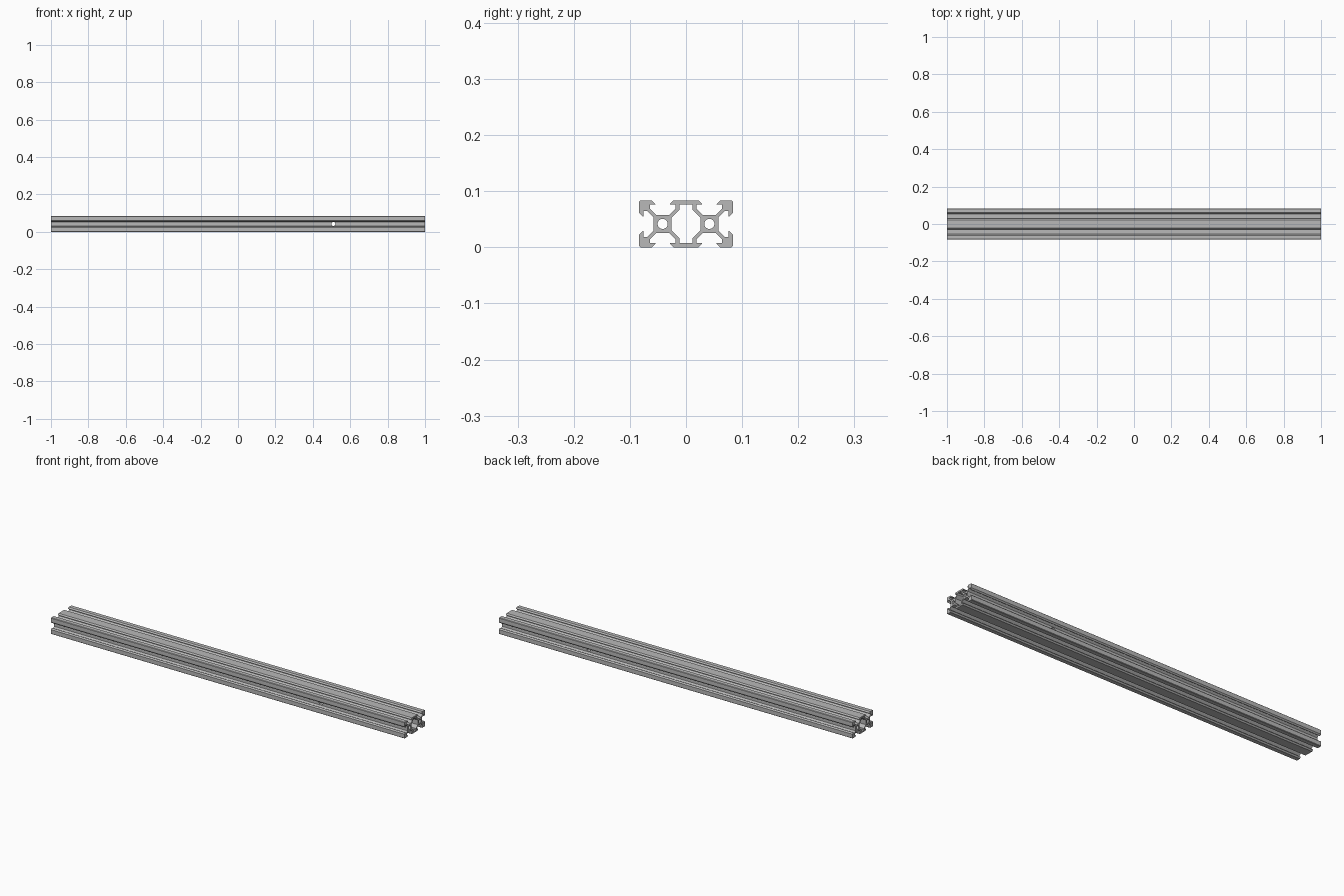
import bpy, bmesh, math
from mathutils import Vector, Matrix

cube = bpy.data.objects.get("Cube")
if cube:
    bpy.data.objects.remove(cube, do_unlink=True)

MM = 1 / 240          # profile is drawn in millimetres
LENGTH = 2.0
CORE = 3.9            # half width of each solid core

# One T-slot: (sideways, outward) from the core centre, mirrored
half = [(-4.58, 10), (-3.1, 8.5), (-3.1, 8.2), (-5.5, 8.2), (-5.5, 6.56), (-2.84, CORE)]
slot = half + [(-s, d) for s, d in reversed(half)]


def turned(points, quarter, centre):
    """Turn points that face down by quarter turns about a core centre."""
    rot = Matrix.Rotation(quarter * math.pi / 2, 2)
    return [rot @ Vector((s, -d)) + Vector((centre, 0)) for s, d in points]


def circle(centre, radius, n=32):
    return [Vector((centre + radius * math.cos(2 * math.pi * i / n),
                    radius * math.sin(2 * math.pi * i / n))) for i in range(n)]


# Outer outline, counterclockwise, with slightly eased corners
corner = [(9.5, 10), (10, 9.5)]
outline = []
for quarter, centres in enumerate([(-10, 10), (10,), (10, -10), (-10,)]):
    for c in centres:
        outline += turned(slot, quarter, c)
    outline += turned(corner, quarter, centres[-1])

# Central cavity between the two cores
quad = [(10 - CORE, 2.84), (2.7, 6.24), (2.7, 8.2)]
cavity = [Vector(p) for p in quad]
cavity += [Vector((-y, z)) for y, z in reversed(quad)]
cavity += [Vector((-y, -z)) for y, z in quad]
cavity += [Vector((y, -z)) for y, z in reversed(quad)]

# Fill the section and extrude it along the rail
bm = bmesh.new()
edges = []
for loop in (outline, cavity, circle(-10, 2.15), circle(10, 2.15)):
    verts = [bm.verts.new((-LENGTH / 2, p.x * MM, (p.y + 10) * MM)) for p in loop]
    edges += [bm.edges.new((verts[i - 1], verts[i])) for i in range(len(verts))]
bmesh.ops.triangle_fill(bm, edges=edges, use_beauty=True)
ext = bmesh.ops.extrude_face_region(bm, geom=bm.faces[:], use_keep_orig=True)
bmesh.ops.translate(bm, vec=(LENGTH, 0, 0),
                    verts=[g for g in ext["geom"] if isinstance(g, bmesh.types.BMVert)])
bmesh.ops.recalc_face_normals(bm, faces=bm.faces[:])
mesh = bpy.data.meshes.new("slotted_rail")
bm.to_mesh(mesh)
bm.free()
rail = bpy.data.objects.new("slotted_rail", mesh)
bpy.context.collection.objects.link(rail)

# Bare aluminium
mat = bpy.data.materials.new("aluminium_grey")
mat.use_nodes = True
colour = (0.48, 0.48, 0.48, 1)
mat.diffuse_color = colour
mat.node_tree.nodes["Principled BSDF"].inputs["Base Color"].default_value = colour
mesh.materials.append(mat)

# Cross hole drilled from front to back
bpy.ops.mesh.primitive_cylinder_add(vertices=32, radius=2.5 * MM, depth=0.4,
                                    location=(0.51, 0, 10 * MM),
                                    rotation=(math.pi / 2, 0, 0))
drill = bpy.context.object
drill.name = "hole_cutter"
drill.hide_render = True
drill.data.materials.append(mat)
cut = rail.modifiers.new("cross_hole", "BOOLEAN")
cut.operation = "DIFFERENCE"
cut.solver = "EXACT"
cut.object = drill

bpy.ops.object.select_all(action="DESELECT")
rail.select_set(True)
bpy.context.view_layer.objects.active = rail
bpy.ops.object.modifier_apply(modifier=cut.name)
bpy.data.objects.remove(drill, do_unlink=True)
bpy.ops.object.shade_smooth_by_angle(angle=math.radians(25))
